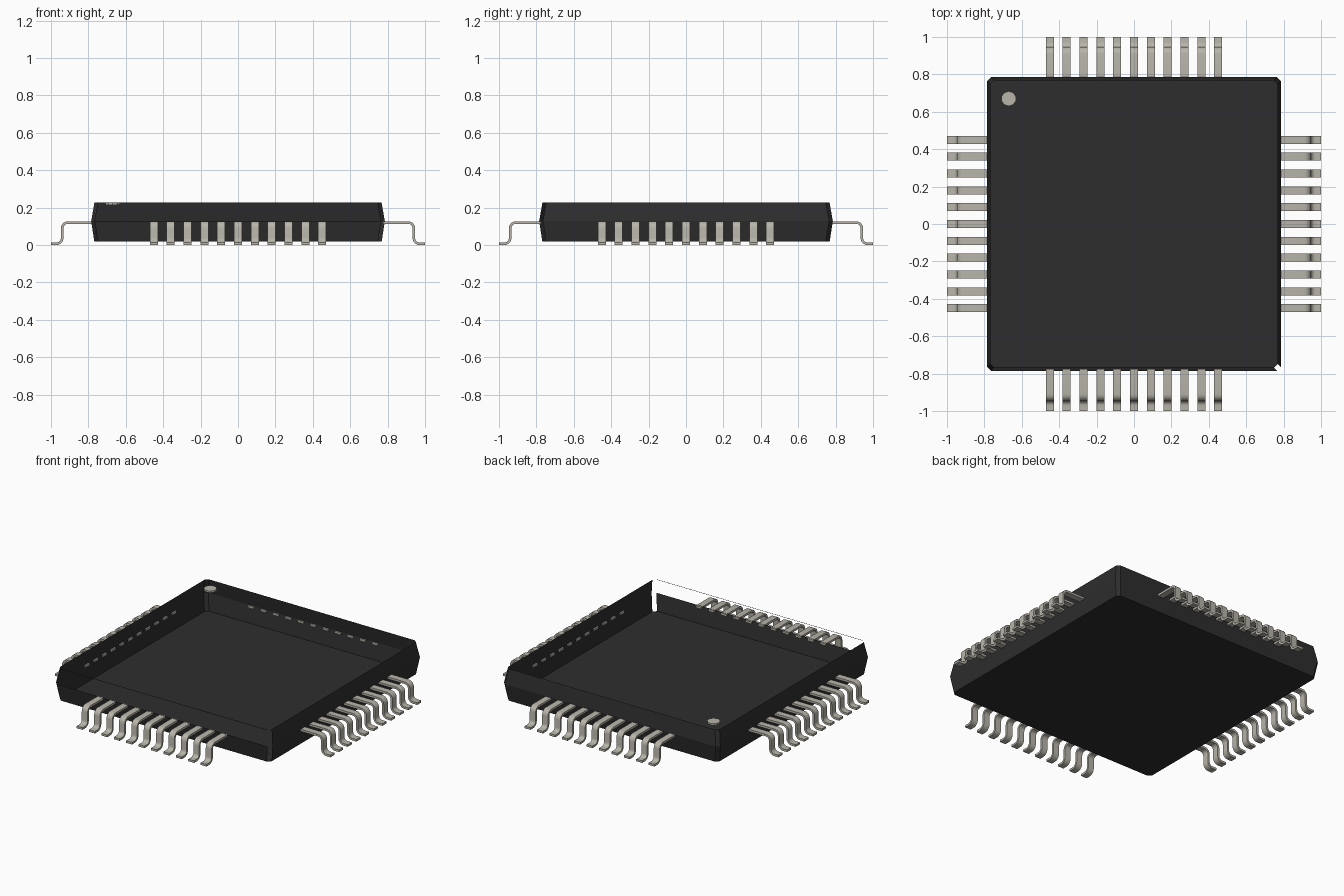
import bpy, bmesh, math
from mathutils import Vector

if "Cube" in bpy.data.objects:
    bpy.data.objects.remove(bpy.data.objects["Cube"], do_unlink=True)


def material(name, rgb):
    m = bpy.data.materials.new(name)
    m.use_nodes = True
    m.diffuse_color = (*rgb, 1)
    m.node_tree.nodes["Principled BSDF"].inputs["Base Color"].default_value = (*rgb, 1)
    return m


black = material("black plastic", (0.027, 0.027, 0.027))
metal = material("warm grey metal", (0.48, 0.46, 0.40))


def mesh_from(bm, name, mat):
    me = bpy.data.meshes.new(name)
    bm.to_mesh(me)
    bm.free()
    me.materials.append(mat)
    return me


def add_object(name, me):
    ob = bpy.data.objects.new(name, me)
    bpy.context.scene.collection.objects.link(ob)
    return ob


# Body: open shell of stacked square rings with clipped corners
def body_ring(bm, half, z, clip=0.02):
    pts = []
    for k in range(4):
        c, s = round(math.cos(k * math.pi / 2)), round(math.sin(k * math.pi / 2))
        for x, y in ((-half + clip, -half), (half - clip, -half)):
            pts.append(bm.verts.new((c * x - s * y, s * x + c * y, z)))
    return pts


bm = bmesh.new()
rings = [body_ring(bm, h, z) for h, z in
         ((0.768, 0.018), (0.785, 0.128), (0.768, 0.224), (0.767, 0.227))]
bm.faces.new(list(reversed(rings[0])))
FRONT, FRONT_CORNER = 0, 1
for level in range(3):
    lo, hi = rings[level], rings[level + 1]
    for i in range(8):
        # the upper front wall and the corner next to it are open
        if i == FRONT_CORNER or (i == FRONT and level == 1):
            continue
        j = (i + 1) % 8
        bm.faces.new((lo[i], lo[j], hi[j], hi[i]))
add_object("body_shell", mesh_from(bm, "body_shell", black))

# Index dot near the rear corner
bm = bmesh.new()
bmesh.ops.create_cone(bm, cap_ends=True, segments=10, radius1=0.04, radius2=0.04, depth=0.012)
dot = add_object("index_dot", mesh_from(bm, "index_dot", metal))
dot.location = (-0.67, 0.67, 0.221)

# Pin: S-bent strip, centreline in (outward distance, height)
R, HALF_T, WIDTH, PITCH, COUNT = 0.03, 0.007, 0.042, 0.09, 11
path = [Vector((0.775, 0.12))]
STEPS = 5
for i in range(STEPS + 1):
    a = math.pi / 2 * (1 - i / STEPS)
    path.append(Vector((0.91 + R * math.cos(a), 0.09 + R * math.sin(a))))
for i in range(STEPS + 1):
    a = math.pi + math.pi / 2 * i / STEPS
    path.append(Vector((0.97 + R * math.cos(a), 0.037 + R * math.sin(a))))
path.append(Vector((1.0, HALF_T)))

bm = bmesh.new()
sections = []
last = len(path) - 1
for i, p in enumerate(path):
    d = (path[min(i + 1, last)] - path[max(i - 1, 0)]).normalized()
    n = Vector((-d.y, d.x)) * HALF_T
    q = [(p + n, -1), (p + n, 1), (p - n, 1), (p - n, -1)]
    sections.append([bm.verts.new((s * WIDTH / 2, -v.x, v.y)) for v, s in q])
for a, b in zip(sections, sections[1:]):
    for k in range(4):
        m = (k + 1) % 4
        bm.faces.new((a[k], a[m], b[m], b[k]))
bm.faces.new(sections[0])
bm.faces.new(sections[-1])
bmesh.ops.recalc_face_normals(bm, faces=bm.faces)
bmesh.ops.translate(bm, verts=bm.verts, vec=(-PITCH * (COUNT - 1) / 2, 0, 0))
pin = mesh_from(bm, "pin", metal)
pin.shade_smooth()
pin.set_sharp_from_angle(angle=math.radians(30))

# One row of pins on each side
for k, side in enumerate(("front", "left", "back", "right")):
    row = add_object(side + "_pins", pin)
    row.rotation_euler.z = k * math.pi / 2
    arr = row.modifiers.new("row", "ARRAY")
    arr.count = COUNT
    arr.use_relative_offset = False
    arr.use_constant_offset = True
    arr.constant_offset_displace = (PITCH, 0, 0)
